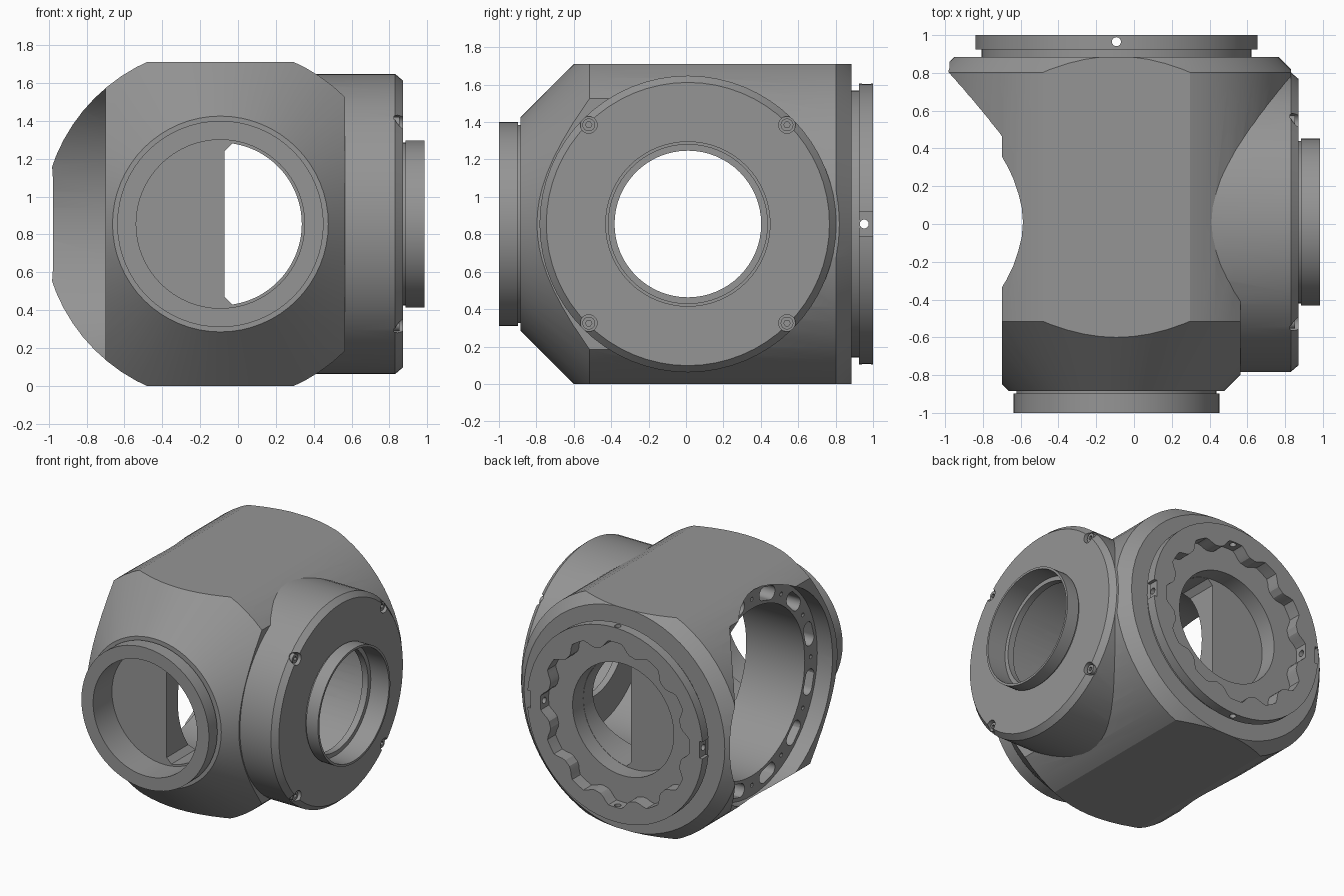
import bpy, bmesh, math
from math import cos, sin, tau

if "Cube" in bpy.data.objects:
    bpy.data.objects.remove(bpy.data.objects["Cube"], do_unlink=True)

CX, CY, CZ = -0.093, 0.01, 0.855   # bore axes: y-bore at (CX, CZ), x-bore at (CY, CZ)

grey = bpy.data.materials.new("machined_grey")
grey.use_nodes = True
grey.diffuse_color = (0.3, 0.3, 0.3, 1)
grey.node_tree.nodes["Principled BSDF"].inputs["Base Color"].default_value = (0.3, 0.3, 0.3, 1)


def place(axis, t, u, v):
    """Map a station t along an axis and a section offset (u, v) to model space."""
    if axis == "x":
        return (t, CY + u, CZ + v)
    if axis == "y":
        return (CX + u, t, CZ + v)
    return (CX + u, v, t)


def circle(r, n=64, u=0, v=0):
    return [(u + r * cos(tau * i / n), v + r * sin(tau * i / n)) for i in range(n)]


def loft(bm, axis, sections):
    """Closed solid through sections given as (station, outline)."""
    rings = [[bm.verts.new(place(axis, t, u, v)) for u, v in pts] for t, pts in sections]
    n = len(rings[0])
    for a, b in zip(rings, rings[1:]):
        for i in range(n):
            j = (i + 1) % n
            bm.faces.new((a[i], a[j], b[j], b[i]))
    bm.faces.new(rings[0])
    bm.faces.new(rings[-1])


def finish(bm, name):
    bmesh.ops.recalc_face_normals(bm, faces=bm.faces)
    me = bpy.data.meshes.new(name)
    bm.to_mesh(me)
    bm.free()
    me.materials.append(grey)
    ob = bpy.data.objects.new(name, me)
    bpy.context.scene.collection.objects.link(ob)
    return ob


def solid(name, axis, *sections):
    bm = bmesh.new()
    loft(bm, axis, sections)
    return finish(bm, name)


def turned(name, axis, profile):
    return solid(name, axis, *[(t, circle(r)) for t, r in profile])


def many(name, axis, a, b, outlines):
    bm = bmesh.new()
    for pts in outlines:
        loft(bm, axis, [(a, pts), (b, pts)])
    return finish(bm, name)


def combine(target, tool, op="DIFFERENCE"):
    tool.hide_render = True
    mod = target.modifiers.new("bool", "BOOLEAN")
    mod.operation, mod.object, mod.solver = op, tool, "EXACT"
    bpy.context.view_layer.objects.active = target
    bpy.ops.object.modifier_apply(modifier=mod.name)
    bpy.data.objects.remove(tool, do_unlink=True)


# Turned housing along y: front neck, cone, barrel, rear groove and rear flange
housing = turned("housing", "y", [
    (-1, .545), (-.897, .545), (-.897, .53), (-.885, .53), (-.885, .57), (-.515, .94),
    (.803, .94), (.885, .858), (.885, .715), (.925, .715), (.925, .75), (1, .75)])

# Flat top and bottom, flat front sides, full width at the rear
plan = [(-.99, 1.1), (-.99, CY), (-.70, CY), (-.70, -1.1),
        (.565, -1.1), (.565, CY), (.83, CY), (.83, 1.1)]
plan = [(x - CX, y) for x, y in plan]
combine(housing, solid("side_clip", "z", (0, plan), (1.71, plan)), "INTERSECT")

# Round clearance behind the flat side
combine(housing, turned("clearance_cut", "x", [(-1.2, .85), (-.7, .85)]))

# Side flange with its neck
combine(housing, turned("side_flange", "x", [
    (.2, .793), (.83, .793), (.872, .757), (.872, .43), (.885, .43), (.885, .442), (.985, .442)]), "UNION")

# Mating recess on the opposite side, main chamber and lipped side bore
combine(housing, turned("mating_cut", "x", [(-1.2, .798), (-.57, .798)]))
combine(housing, turned("chamber_cut", "x", [(-.7, .645), (.78, .645)]))
combine(housing, turned("side_bore", "x", [(.7, .392), (.83, .392), (.83, .425), (1.1, .425)]))

# Front and rear blind bores, opened into the chamber on one side only
combine(housing, turned("front_bore", "y", [(-1.1, .445), (-.77, .445)]))
combine(housing, turned("rear_bore", "y", [(.77, .432), (.95, .432)]))
edge = -.07 - CX
a0 = math.acos((edge + .04) / .43)
half = [(edge, -.385)] + [(.43 * cos(a0 * t / 20), .43 * sin(a0 * t / 20))
                          for t in range(-20, 21)] + [(edge, .385)]
combine(housing, solid("through_opening", "y", (-.86, half), (.86, half)))

# Scalloped recess in the rear flange
wave = []
for i in range(144):
    a = tau * i / 144
    r = .606 + .03 * max(-1, min(1, .3 + 1.7 * cos(12 * a)))
    wave.append((r * cos(a), r * sin(a)))
combine(housing, solid("scallop_cut", "y", (.9, wave), (1.1, wave)))


# Slotted pockets and small holes around the mating ring
def slot(a, r, length, width):
    pts = []
    for i in range(20):
        t = tau * i / 20
        x = width * cos(t)
        y = width * sin(t) + (length if sin(t) >= 0 else -length)
        pts.append(((r + x) * cos(a) - y * sin(a), (r + x) * sin(a) + y * cos(a)))
    return pts


ring = [slot(tau * (i + .5) / 12, .718, .045, .052) for i in range(12)]
ring += [circle(.016, 10, .718 * cos(tau * i / 12), .718 * sin(tau * i / 12))
         for i in range(12)]
combine(housing, many("ring_pockets", "x", -.62, -.44, ring))

# Flats and radial pin holes on the rear flange
for s in (-1, 1):
    flat = [(s * .722, -.065), (s * .8, -.065), (s * .8, .065), (s * .722, .065)]
    combine(housing, solid("flange_flat", "y", (.91, flat), (1.1, flat)))
pin = circle(.024, 16, .953 - CY, 0)
combine(housing, solid("cross_pin_hole", "x", (-1.1, pin), (1.1, pin)))
pin = circle(.024, 16, 0, .965)
combine(housing, solid("upright_pin_hole", "z", (-.1, pin), (1.9, pin)))

# Screw seats in the side flange rim
spots = [(sy * .53, sz * .53) for sy in (-1, 1) for sz in (-1, 1)]
combine(housing, many("screw_seats", "x", .825, .95, [circle(.045, 24, u, v) for u, v in spots]))

# Socket screws
screws = []
for k, (u, v) in enumerate(spots):
    screw = solid(f"screw_{k + 1}", "x", (.81, circle(.034, 24, u, v)), (.852, circle(.034, 24, u, v)))
    combine(screw, solid("socket", "x", (.835, circle(.017, 6, u, v)), (.9, circle(.017, 6, u, v))))
    screws.append(screw)

# Smooth turned surfaces, crisp machined edges
bpy.ops.object.select_all(action="DESELECT")
for ob in [housing] + screws:
    ob.select_set(True)
bpy.context.view_layer.objects.active = housing
bpy.ops.object.shade_smooth_by_angle(angle=math.radians(25))
